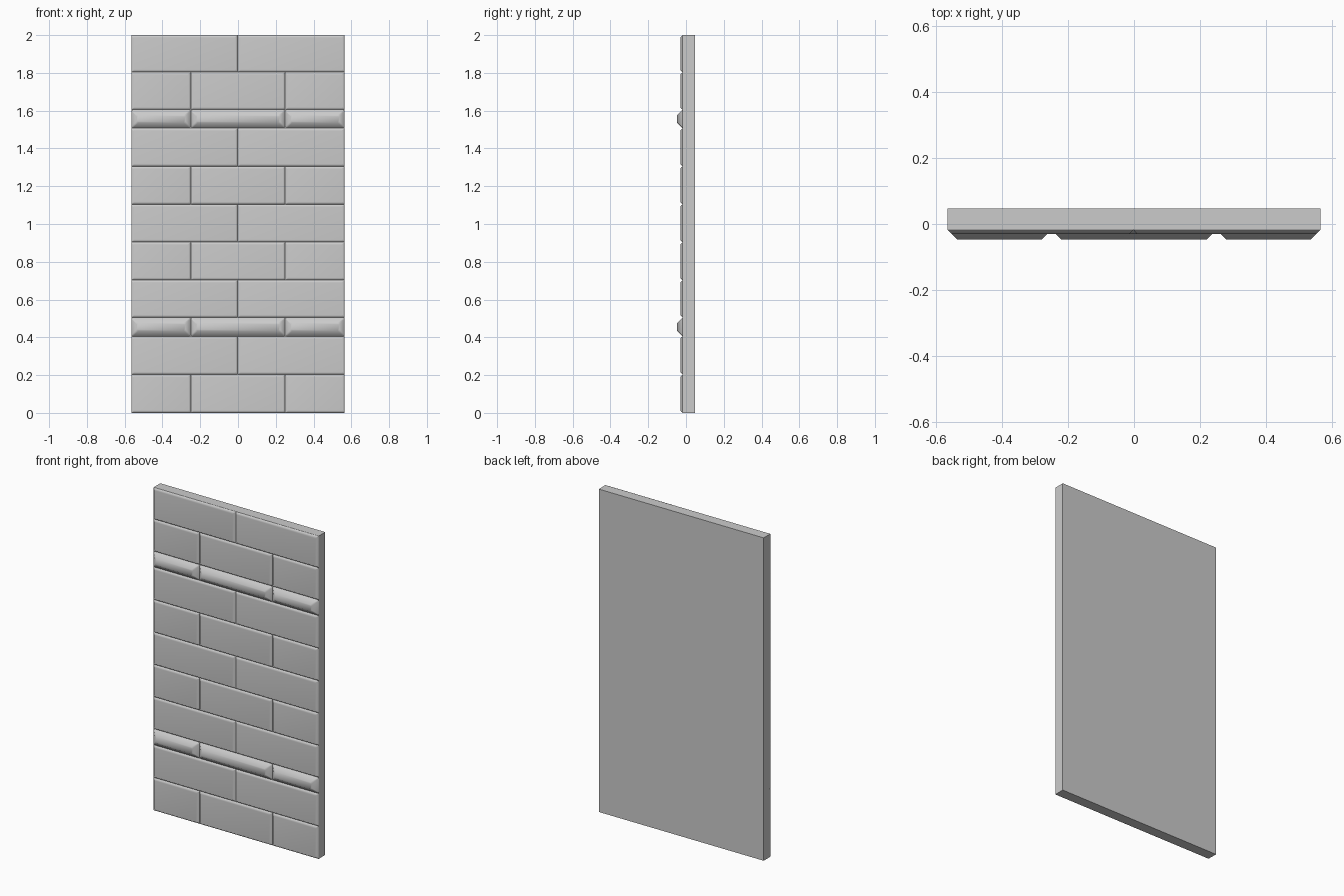
import bpy, bmesh

if "Cube" in bpy.data.objects:
    bpy.data.objects.remove(bpy.data.objects["Cube"])

HALF_W = 0.565          # half width of the panel
BACK, FACE = 0.047, -0.018   # back and front of the slab


def finish(bm, name, smooth=False):
    bmesh.ops.recalc_face_normals(bm, faces=bm.faces)
    me = bpy.data.meshes.new(name)
    bm.to_mesh(me)
    bm.free()
    ob = bpy.data.objects.new(name, me)
    bpy.context.collection.objects.link(ob)
    if smooth:
        bpy.ops.object.select_all(action='DESELECT')
        ob.select_set(True)
        bpy.context.view_layer.objects.active = ob
        bpy.ops.object.shade_smooth_by_angle(angle=1.1)
        ob.modifiers.new("flat_fronts", 'WEIGHTED_NORMAL').keep_sharp = True
    return ob


def outline(x0, x1, z0, z1, inset, cut):
    # rectangle with clipped corners
    a, b, c, d = x0 + inset, x1 - inset, z0 + inset, z1 - inset
    return [(a + cut, c), (b - cut, c), (b, c + cut), (b, d - cut),
            (b - cut, d), (a + cut, d), (a, d - cut), (a, c + cut)]


def add_brick(bm, x0, x1, z0, z1, depth, cut):
    # chamfered block rising from the slab face
    rings = []
    for inset, y in ((0, FACE + 0.004), (0, FACE), (depth, FACE - depth)):
        rings.append([bm.verts.new((x, y, z))
                      for x, z in outline(x0, x1, z0, z1, inset, cut)])
    for lo, hi in zip(rings, rings[1:]):
        for i in range(8):
            j = (i + 1) % 8
            bm.faces.new((lo[i], lo[j], hi[j], hi[i]))
    bm.faces.new(rings[0])
    bm.faces.new(rings[-1])


# Backing slab
bm = bmesh.new()
bmesh.ops.create_cube(bm, size=1)
for v in bm.verts:
    v.co = (v.co.x * 2 * HALF_W,
            FACE if v.co.y < 0 else BACK,
            v.co.z * 2 + 1)
finish(bm, "wall_slab")

# Brick courses, bottom to top: T = joints at +-0.25, H = centre joint, B = raised band
levels = [0, 0.203, 0.405, 0.505, 0.703, 0.904, 1.104, 1.305, 1.507, 1.605, 1.804, 2.0]
joints = {'T': (-0.25, 0.25), 'B': (-0.25, 0.25), 'H': (-0.002,)}
for n, kind in enumerate("THBHTHTHBTH"):
    bm = bmesh.new()
    xs = (-HALF_W,) + joints[kind] + (HALF_W,)
    depth, cut = (0.029, 0.008) if kind == 'B' else (0.012, 0.004)
    for x0, x1 in zip(xs, xs[1:]):
        add_brick(bm, x0, x1, levels[n], levels[n + 1], depth, cut)
    finish(bm, ("raised_band_" if kind == 'B' else "brick_course_") + str(n), True)
